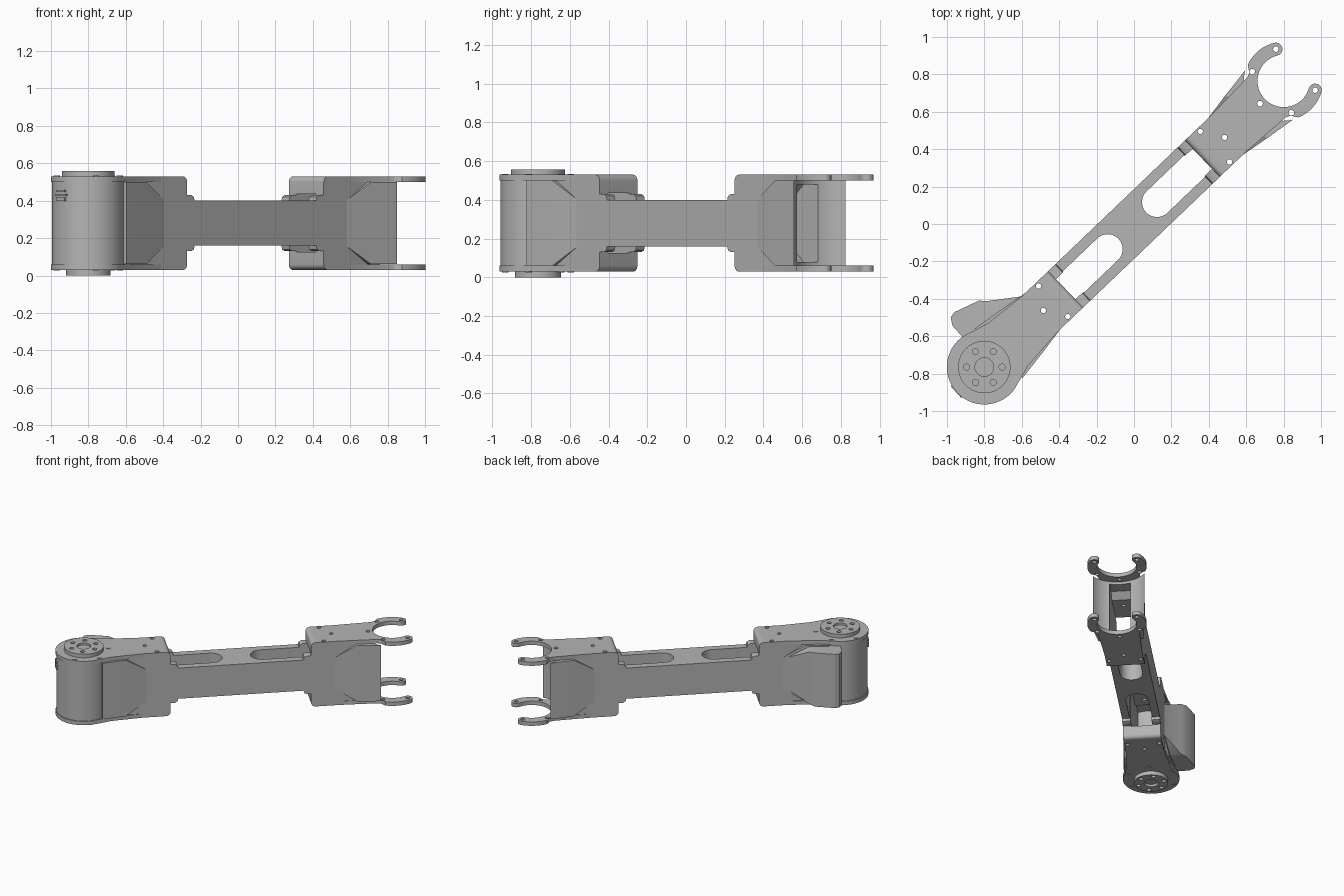
import bpy, bmesh, math
from mathutils import Matrix, Vector

cube = bpy.data.objects.get("Cube")
if cube:
    bpy.data.objects.remove(cube)

ANGLE = math.radians(43.7)   # arm direction in plan
MID = 0.28                   # height of the arm's centre plane
PIVOT = 1.107                # joint centres at +/- this along the arm
HALF = 0.135                 # beam half width
RING = 0.175                 # bolt circle radius

grey = bpy.data.materials.new("light_grey_metal")
grey.use_nodes = True
grey.diffuse_color = (0.46, 0.46, 0.46, 1)
grey.node_tree.nodes["Principled BSDF"].inputs["Base Color"].default_value = (0.46, 0.46, 0.46, 1)
parts = []


def finish(name, bm, helper=False):
    bmesh.ops.recalc_face_normals(bm, faces=bm.faces)
    mesh = bpy.data.meshes.new(name)
    bm.to_mesh(mesh)
    bm.free()
    obj = bpy.data.objects.new(name, mesh)
    bpy.context.collection.objects.link(obj)
    if helper:
        obj.hide_render = True
    else:
        mesh.materials.append(grey)
        parts.append(obj)
    return obj


def add_prism(bm, pts, lo, hi, side=False):
    """Extrude a plan outline along z, or a side outline along the width."""
    def place(p, d):
        return (p[0], d, p[1]) if side else (p[0], p[1], d)
    face = bm.faces.new([bm.verts.new(place(p, lo)) for p in pts])
    new = bmesh.ops.extrude_face_region(bm, geom=[face])["geom"]
    shift = Vector(place((0, 0), hi - lo))
    bmesh.ops.translate(bm, vec=shift, verts=[v for v in new if isinstance(v, bmesh.types.BMVert)])


def prism(name, pts, lo, hi, side=False, helper=False):
    bm = bmesh.new()
    add_prism(bm, pts, lo, hi, side)
    return finish(name, bm, helper)


def arc(cx, cy, r, a, b, n=24):
    return [(cx + r * math.cos(math.radians(a + (b - a) * i / n)),
             cy + r * math.sin(math.radians(a + (b - a) * i / n))) for i in range(n + 1)]


def circle(cx, cy, r, n=48):
    return arc(cx, cy, r, 0, 360 - 360 / n, n - 1)


def both(half):
    """Close an outline by mirroring it across its axis."""
    return half + [(x, -y) for x, y in reversed(half)]


def loft(name, sections):
    """Skin rectangular sections (position, side a, side b, half height)."""
    bm = bmesh.new()
    rings = [[bm.verts.new((u, v, z)) for v, z in ((a, -h), (b, -h), (b, h), (a, h))]
             for u, a, b, h in sections]
    for r, q in zip(rings, rings[1:]):
        for i in range(4):
            bm.faces.new((r[i], r[i - 1], q[i - 1], q[i]))
    bm.faces.new(rings[0])
    bm.faces.new(rings[-1])
    return finish(name, bm)


def cut(obj, cutter):
    mod = obj.modifiers.new("cut", "BOOLEAN")
    mod.operation, mod.solver, mod.object = "DIFFERENCE", "EXACT", cutter
    dg = bpy.context.evaluated_depsgraph_get()
    obj.data = bpy.data.meshes.new_from_object(obj.evaluated_get(dg))
    obj.modifiers.clear()


def hole_cutter(holes, lo, hi):
    bm = bmesh.new()
    for x, y, r in holes:
        add_prism(bm, circle(x, y, r, 24), lo, hi)
    return finish("hole_cutter", bm, True)


cutters = []

# Centre beam with two long slots
beam = prism("beam", both([(-0.45, HALF), (0.45, HALF)]), -0.12, 0.12)
bm = bmesh.new()
for s, near in ((1, 0.09), (-1, 0.115)):
    half = [(s * x, y) for x, y in [(0.7, 0.08)] + arc(near + 0.08, 0, 0.08, 90, 180, 12)[:-1]]
    add_prism(bm, half + [(s * near, 0)] + [(x, -y) for x, y in reversed(half)], -0.2, 0.2)
slots = finish("slot_cutter", bm, True)
cut(beam, slots)

# End blocks with rounded ends, flared side walls and hollow interiors
half_block = ([(0.45, 0.12), (0.455, 0.14), (0.475, 0.15), (0.505, 0.15)]
              + arc(0.535, 0.22, 0.03, 180, 90, 6)
              + [(0.70, 0.25), (0.70, 0.22), (0.92, 0.22)])
half_channel = [(0.4, 0.155), (0.75, 0.155), (0.8, 0.2), (1.2, 0.2)]
bearing = prism("bearing_cutter", circle(PIVOT, 0, 0.213, 64), -0.4, 0.4, helper=True)
bolt_holes = hole_cutter([(s * x, y, 0.014) for s in (1, -1)
                          for x, y in ((0.598, 0.113), (0.598, -0.113), (0.67, 0))], -0.4, 0.4)
cutters += [slots, bearing, bolt_holes]
for s, end in ((1, "fork"), (-1, "motor")):
    channel = prism("channel_cutter", both([(s * x, y) for x, y in half_channel]),
                    -0.075, 0.075, side=True, helper=True)
    cutters.append(channel)
    block = prism(end + "_end_block", both([(s * x, z) for x, z in half_block]), -HALF, HALF, side=True)
    flare = loft(end + "_end_flare", [(s * u, -v, v, h) for u, v, h in
                 ((0.67, 0.134, 0.12), (0.83, 0.16, 0.219), (1.0, 0.184, 0.219))])
    cut(block, bolt_holes)
    for obj in (block, flare):
        cut(obj, channel)
        if s > 0:
            cut(obj, bearing)

# Open fork plates and closed motor plates, above and below
tip = (PIVOT + RING * math.cos(math.pi / 3), RING * math.sin(math.pi / 3))
fork = both([(0.70, HALF), (0.98, 0.148), (1.005, 0.16)] + arc(PIVOT, 0, 0.21, 112, 60, 12)
            + arc(*tip, 0.035, 60, -120, 10)[1:] + arc(PIVOT, 0, 0.14, 60, 179, 24)[1:])
motor = both([(-0.70, HALF), (-0.93, 0.156)] + arc(-PIVOT, 0, 0.2, 80, 178, 24))
fork_holes = hole_cutter([(PIVOT + RING * math.cos(math.radians(a)),
                           RING * math.sin(math.radians(a)), 0.015)
                          for a in (60, 120, 180, 240, 300)], -0.4, 0.4)
cutters.append(fork_holes)
for s, level in ((1, "upper"), (-1, "lower")):
    cut(prism(level + "_fork_plate", fork, s * 0.22, s * 0.25), fork_holes)
    prism(level + "_motor_plate", motor, s * 0.22, s * 0.25)

# Motor housing
prism("motor_housing", circle(-PIVOT, 0, 0.194, 64), -0.221, 0.221)

# Output flange and rear hub, each with six bolt holes and a centre bore
pattern = [(-PIVOT, 0, 0.05)]
for i in range(6):
    a = i * math.pi / 3 - ANGLE
    pattern.append((-PIVOT + 0.095 * math.cos(a), 0.095 * math.sin(a), 0.016))
for name, radius, s, top in (("output_flange", 0.14, 1, 0.278), ("rear_hub", 0.12, -1, 0.28)):
    disc = prism(name, circle(-PIVOT, 0, radius, 64), s * 0.24, s * top)
    drill = hole_cutter(pattern, s * 0.262, s * 0.4)
    cutters.append(drill)
    cut(disc, drill)

# Screw heads around both motor plates
for s, level in ((1, "upper"), (-1, "lower")):
    bm = bmesh.new()
    for a in (0, 60, 120, 240, 300):
        t = math.radians(a)
        add_prism(bm, circle(-PIVOT + RING * math.cos(t), RING * math.sin(t), 0.017, 16),
                  s * 0.245, s * 0.254)
    finish(level + "_plate_screws", bm)

# Cable shield on the side of the motor
loft("cable_shield", [(-0.70, 0.10, 0.134, 0.12), (-0.85, 0.12, 0.243, 0.205),
                      (-0.883, 0.13, 0.277, 0.21), (-1.02, 0.15, 0.323, 0.21),
                      (-1.054, 0.15, 0.316, 0.21), (-1.078, 0.15, 0.276, 0.21),
                      (-1.08, 0.15, 0.21, 0.21)])

# Small cable socket on the housing: a collar and two ribs
away = Matrix.Translation((-PIVOT, 0, 0)) @ Matrix.Rotation(math.radians(222) - ANGLE, 4, "Z")
bm = bmesh.new()
for z, w, h in ((0.172, 0.07, 0.012), (0.15, 0.085, 0.012), (0.128, 0.07, 0.02)):
    bmesh.ops.create_cube(bm, size=1, matrix=away @ Matrix.Translation((0.19, 0, z))
                          @ Matrix.Diagonal((0.024, w, h, 1)))
finish("cable_socket", bm)

# Turn everything into place and shade
for c in cutters:
    bpy.data.objects.remove(c)
place = Matrix.Translation((0, 0, MID)) @ Matrix.Rotation(ANGLE, 4, "Z")
bpy.ops.object.select_all(action="DESELECT")
for obj in parts:
    obj.data.transform(place)
    obj.select_set(True)
bpy.context.view_layer.objects.active = parts[0]
bpy.ops.object.shade_smooth_by_angle(angle=math.radians(30))
